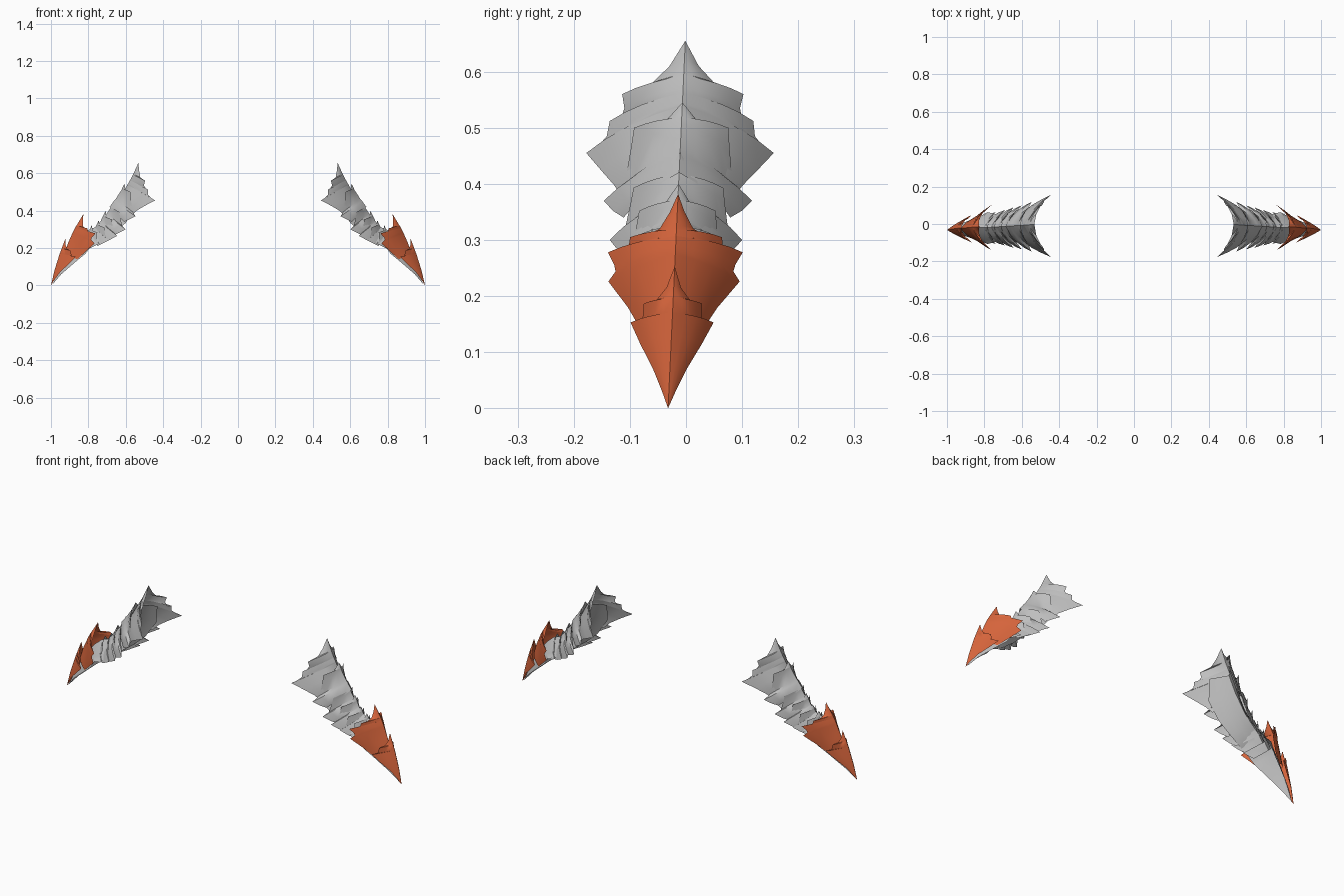
import bpy
import bmesh
from mathutils import Vector

if "Cube" in bpy.data.objects:
    bpy.data.objects.remove(bpy.data.objects["Cube"])


def material(name, rgb):
    m = bpy.data.materials.new(name)
    m.diffuse_color = (*rgb, 1)
    m.use_nodes = True
    m.node_tree.nodes["Principled BSDF"].inputs["Base Color"].default_value = m.diffuse_color
    return m


GREY = material("steel grey", (0.52, 0.52, 0.52))
ORANGE = material("burnt orange", (0.68, 0.13, 0.045))


def centre(z):
    """Sideways drift of the ridge line with height."""
    return -0.032 + 0.047 * z


def ridge_at(ridge, t):
    """Point on the ridge polyline at fraction t."""
    f = t * (len(ridge) - 1)
    i = min(int(f), len(ridge) - 2)
    return ridge[i].lerp(ridge[i + 1], f - i)


def plate(name, outline, ridge, mat, bulge=0.07, inward=False):
    """Ridged plate: half outline (half width, x, z) skinned to a ridge (x, z)."""
    edge = [Vector((x, w, z)) for w, x, z in outline]
    ridge = [Vector((x, 0, z)) for x, z in ridge]
    axis = ridge[-1] - ridge[0]
    bm = bmesh.new()
    cols = 4
    for side in (-1, 1):
        rows, t = [], 0.0
        for e in edge:
            t = max(t, min(1.0, (e - ridge[0]).dot(axis) / axis.length_squared))
            r = ridge_at(ridge, t)
            out = (e - r).cross(axis).normalized()
            if out.x < 0:
                out.negate()
            row = []
            for c in range(cols + 1):
                u = c / cols
                p = r.lerp(e, u) + out * (bulge * (e - r).length * 4 * u * (1 - u))
                row.append(bm.verts.new((p.x, side * p.y + centre(p.z), p.z)))
            rows.append(row)
        for a, b in zip(rows, rows[1:]):
            for c in range(cols):
                bm.faces.new((a[c], a[c + 1], b[c + 1], b[c]))
    bmesh.ops.remove_doubles(bm, verts=bm.verts[:], dist=0.0004)
    bmesh.ops.dissolve_degenerate(bm, edges=bm.edges[:], dist=0.0002)
    # Turn every face outward (or inward for the lining)
    bm.normal_update()
    for f in bm.faces:
        if (f.normal.x + f.normal.z * 0.6 < 0) != inward:
            f.normal_flip()
    me = bpy.data.meshes.new(name)
    bm.to_mesh(me)
    bm.free()
    me.materials.append(mat)
    ob = bpy.data.objects.new(name, me)
    bpy.context.collection.objects.link(ob)
    bpy.context.view_layer.objects.active = ob
    ob.select_set(True)
    bpy.ops.object.shade_smooth_by_angle(angle=0.6)
    ob.select_set(False)
    # Matching piece on the other side
    mirror = ob.modifiers.new("mirror", 'MIRROR')
    mirror.use_mirror_merge = False
    return ob


# Large flared top plate
plate("top_plate",
      [(0, .533, .655), (.026, .528, .61), (.058, .522, .577), (.108, .497, .56),
       (.103, .503, .535), (.108, .492, .516), (.128, .48, .512), (.132, .482, .485),
       (.147, .464, .467), (.167, .443, .455), (.14, .50, .425), (.115, .545, .398),
       (.095, .57, .37)],
      [(.533, .655), (.567, .58), (.602, .52), (.645, .44)], GREY)

# Overlapping grey scales: peak x z, corner w x z, spike w x z
scales = [
    (.607, .545, .084, .575, .500, .132, .548, .370),
    (.662, .457, .080, .635, .393, .118, .600, .300),
    (.708, .400, .068, .675, .352, .108, .645, .265),
    (.745, .348, .065, .715, .310, .095, .690, .242),
    (.782, .322, .060, .752, .283, .085, .740, .225),
]
for i, (px, pz, cw, cx, cz, sw, sx, sz) in enumerate(scales):
    def mix(u):
        return cx + (sx - cx) * u, cz + (sz - cz) * u
    outline = [(0, px, pz),
               (cw * .3, px + (cx - px) * .15, pz + (cz - pz) * .65),
               (cw * .6, px + (cx - px) * .4, cz - .006),
               (cw, cx, cz),
               (cw * 1.05, mix(.3)[0] + .006, mix(.3)[1]),
               (cw * 1.15, mix(.8)[0] + .012, mix(.8)[1]),
               (sw, sx, sz),
               (sw * .87, sx + .035, sz - .018),
               (sw * .72, sx + .06, sz - .03)]
    plate(f"arm_scale_{i + 1}", outline,
          [(px, pz), (px + .026, pz - .055), (px + .08, pz - .125)], GREY)

# Orange guard plate over the hand
plate("upper_guard",
      [(0, .826, .382), (.013, .83, .35), (.03, .83, .32), (.052, .822, .309),
       (.082, .806, .305), (.084, .80, .285), (.12, .762, .278), (.108, .782, .256),
       (.105, .785, .244), (.117, .767, .226), (.08, .815, .18), (.055, .86, .14)],
      [(.826, .382), (.876, .30), (.908, .23), (.932, .15)], ORANGE)

# Pointed orange tip plate
plate("claw_tip",
      [(0, .922, .253), (.013, .921, .215), (.03, .912, .193), (.052, .897, .187),
       (.053, .888, .157), (.074, .868, .153), (.055, .905, .115), (.03, .952, .07),
       (.012, .982, .03), (0, 1, 0)],
      [(.922, .253), (.955, .165), (.98, .085), (1, 0)], ORANGE)

# Smooth inner lining running down to the tip
plate("inner_lining",
      [(.07, .525, .52), (.095, .545, .42), (.085, .60, .335), (.075, .66, .28),
       (.07, .72, .235), (.085, .783, .215), (.07, .815, .17), (.05, .87, .125),
       (.022, .945, .06), (0, .99, .008)],
      [(.585, .53), (.655, .40), (.73, .325), (.815, .29), (.88, .22), (.94, .12),
       (.99, .008)], GREY, bulge=0.05, inward=True)
